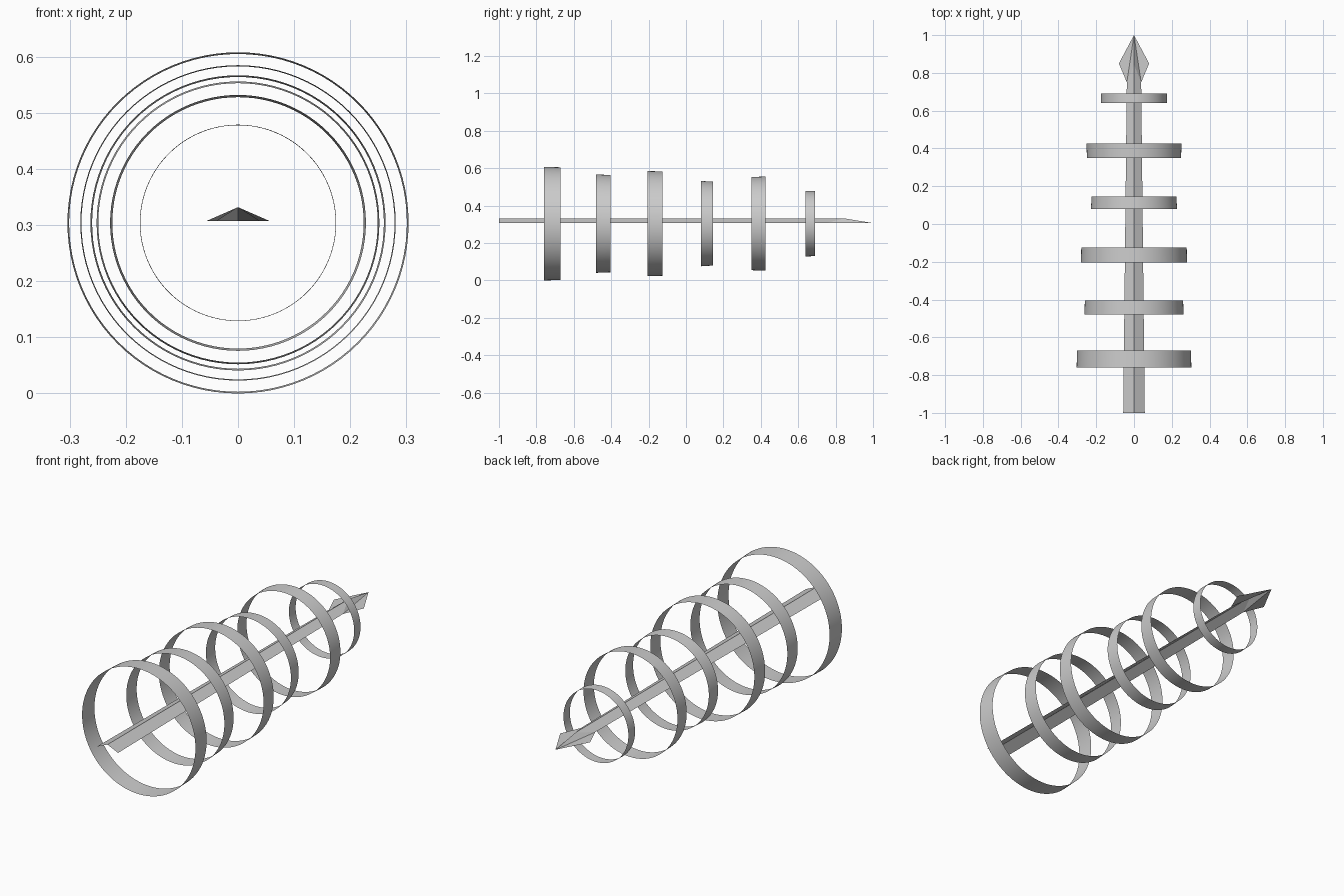
import bpy, math

if "Cube" in bpy.data.objects:
    bpy.data.objects.remove(bpy.data.objects["Cube"])

CZ = 0.304  # height of the common ring axis


def make_mesh(name, verts, faces, smooth=False):
    me = bpy.data.meshes.new(name)
    me.from_pydata(verts, [], faces)
    me.update()
    for p in me.polygons:
        p.use_smooth = smooth
    ob = bpy.data.objects.new(name, me)
    bpy.context.collection.objects.link(ob)
    return ob


def ring(name, y0, y1, r0, r1, n=96):
    """Thin open band around the y axis, slightly tapered."""
    verts = []
    for i in range(n):
        a = 2 * math.pi * i / n
        for y, r in ((y0, r0), (y1, r1)):
            verts.append((r * math.cos(a), y, CZ + r * math.sin(a)))
    faces = []
    for i in range(n):
        j = (i + 1) % n
        faces.append((2 * i, 2 * j, 2 * j + 1, 2 * i + 1))
    return make_mesh(name, verts, faces, True)


# Six bands: front y, back y, front radius, back radius
bands = [
    (-0.76, -0.67, 0.304, 0.301),
    (-0.48, -0.405, 0.263, 0.260),
    (-0.205, -0.125, 0.281, 0.279),
    (0.08, 0.145, 0.228, 0.224),
    (0.35, 0.425, 0.249, 0.252),
    (0.64, 0.69, 0.175, 0.174),
]
for k, b in enumerate(bands):
    ring(f"ring_{k + 1}", *b)

# Folded-sheet arrow: half of it, mirrored across x
LOW, HIGH = 0.307, 0.332
verts = [
    (0, -1.0, HIGH), (0.057, -1.0, LOW),      # shaft tail
    (0.038, 0.75, LOW), (0, 0.845, HIGH),     # shoulder and ridge end
    (0.08, 0.85, LOW), (0, 1.0, LOW),         # head corner and tip
]
faces = [(0, 1, 2, 3), (3, 2, 5), (2, 4, 5)]
arrow = make_mesh("arrow_shaft_and_head", verts, faces)
m = arrow.modifiers.new("mirror", 'MIRROR')
m.use_axis = (True, False, False)
